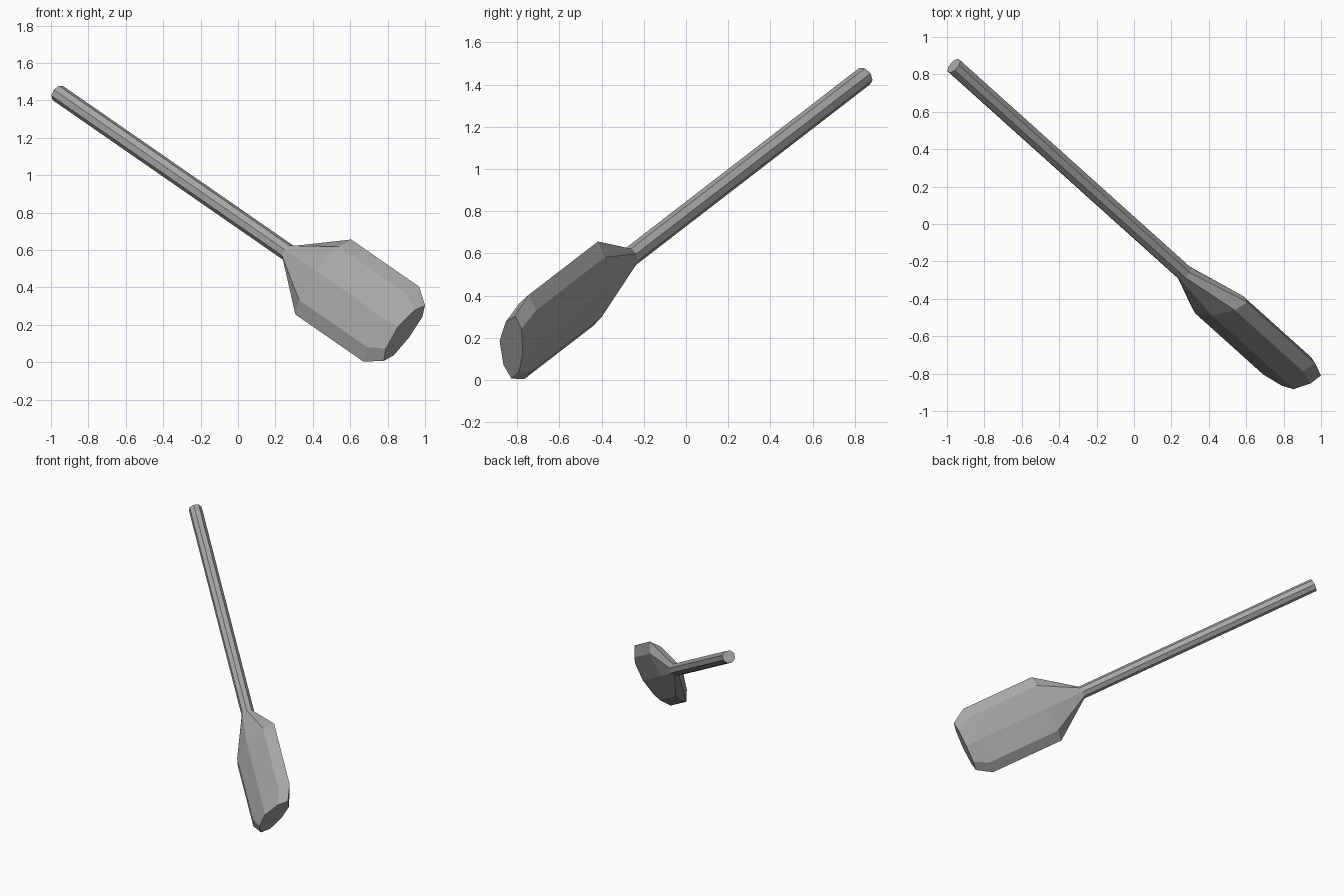
import bpy
import bmesh
from math import cos, sin, pi
from mathutils import Vector

cube = bpy.data.objects.get("Cube")
if cube:
    bpy.data.objects.remove(cube, do_unlink=True)

# One plain grey for the whole paddle
grey = bpy.data.materials.new("matte_grey")
grey.use_nodes = True
grey.diffuse_color = (0.39, 0.39, 0.39, 1)
grey.node_tree.nodes["Principled BSDF"].inputs["Base Color"].default_value = (0.39, 0.39, 0.39, 1)

# Tilted frame: along the shaft, across the blade, out of the blade face
neck = Vector((0.27, -0.262, 0.585))
along = Vector((0.661, -0.594, -0.458)).normalized()
across = Vector((0.593, 0.05, 0.804))
across = (across - along * across.dot(along)).normalized()
outward = along.cross(across)


def octagon(radius):
    return [(radius * cos(i * pi / 4), radius * sin(i * pi / 4)) for i in range(8)]


def blade_section(half_width, shoulder, front_edge, front, back_edge, back):
    return [(half_width, 0), (shoulder, front_edge), (0, front), (-shoulder, front_edge),
            (-half_width, 0), (-shoulder, -back_edge), (0, -back), (shoulder, -back_edge)]


def loft(name, stations):
    """Skin eight-sided sections placed along the tilted axis."""
    bm = bmesh.new()
    rings = [[bm.verts.new(neck + along * s + across * a + outward * b) for a, b in section]
             for s, section in stations]
    for r0, r1 in zip(rings, rings[1:]):
        for i in range(8):
            j = (i + 1) % 8
            bm.faces.new((r0[i], r0[j], r1[j], r1[i]))
    bm.faces.new(rings[0][::-1])
    bm.faces.new(rings[-1])
    bmesh.ops.recalc_face_normals(bm, faces=bm.faces)
    mesh = bpy.data.meshes.new(name)
    bm.to_mesh(mesh)
    bm.free()
    mesh.materials.append(grey)
    obj = bpy.data.objects.new(name, mesh)
    bpy.context.collection.objects.link(obj)
    return obj


# Long straight shaft
grip = octagon(0.047)
loft("handle", [(-1.865, grip), (0, grip)])

# Flattened blade, flaring from the neck and chamfered at the tip
wide = blade_section(0.25, 0.178, 0.05, 0.078, 0.045, 0.06)
tip = blade_section(0.185, 0.128, 0.05, 0.08, 0.042, 0.057)
loft("blade", [(0, grip), (0.281, wide), (0.831, wide), (0.937, tip)])
